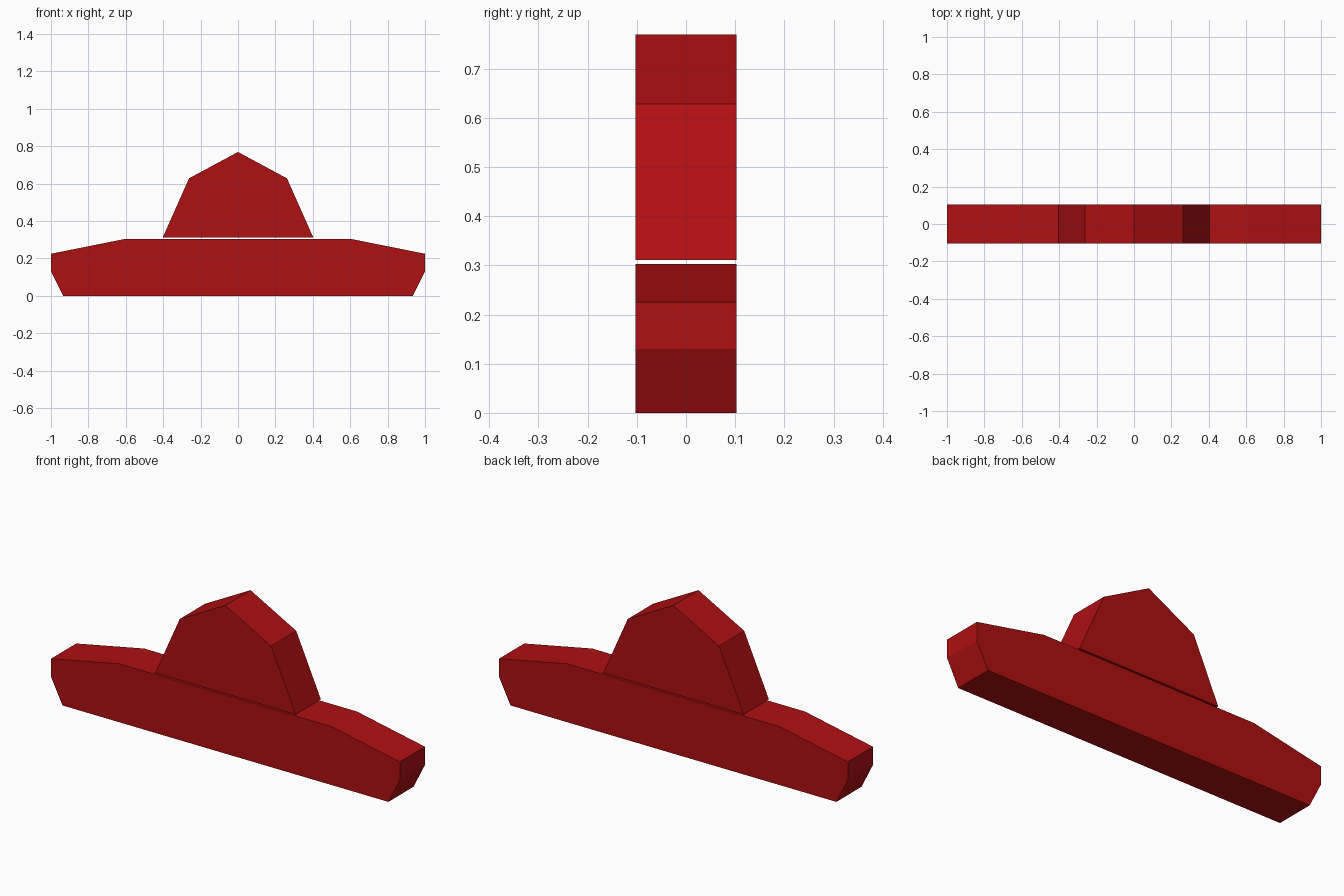
import bpy
import bmesh

cube = bpy.data.objects.get("Cube")
if cube:
    bpy.data.objects.remove(cube, do_unlink=True)

DEPTH = 0.206

red = bpy.data.materials.new("deep red")
red.use_nodes = True
red.diffuse_color = (0.43, 0.005, 0.006, 1)
red.node_tree.nodes["Principled BSDF"].inputs["Base Color"].default_value = red.diffuse_color


def slab(name, half_profile):
    """Mirror a right-hand (x, z) profile, listed bottom to top, and extrude it along y."""
    mirrored = [(-x, z) for x, z in reversed(half_profile) if x > 0]
    bm = bmesh.new()
    verts = [bm.verts.new((x, -DEPTH / 2, z)) for x, z in half_profile + mirrored]
    face = bm.faces.new(verts)
    grown = bmesh.ops.extrude_face_region(bm, geom=[face])["geom"]
    moved = [g for g in grown if isinstance(g, bmesh.types.BMVert)]
    bmesh.ops.translate(bm, verts=moved, vec=(0, DEPTH, 0))
    bmesh.ops.recalc_face_normals(bm, faces=bm.faces)
    mesh = bpy.data.meshes.new(name)
    bm.to_mesh(mesh)
    bm.free()
    mesh.materials.append(red)
    obj = bpy.data.objects.new(name, mesh)
    bpy.context.collection.objects.link(obj)
    return obj


# Wide lower body with sloped shoulders and undercut ends
slab("lower_body", [(0.935, 0), (1, 0.13), (1, 0.225), (0.61, 0.303)])

# Peaked upper block, floating just above the body
slab("upper_block", [(0.403, 0.311), (0.262, 0.628), (0, 0.769)])
